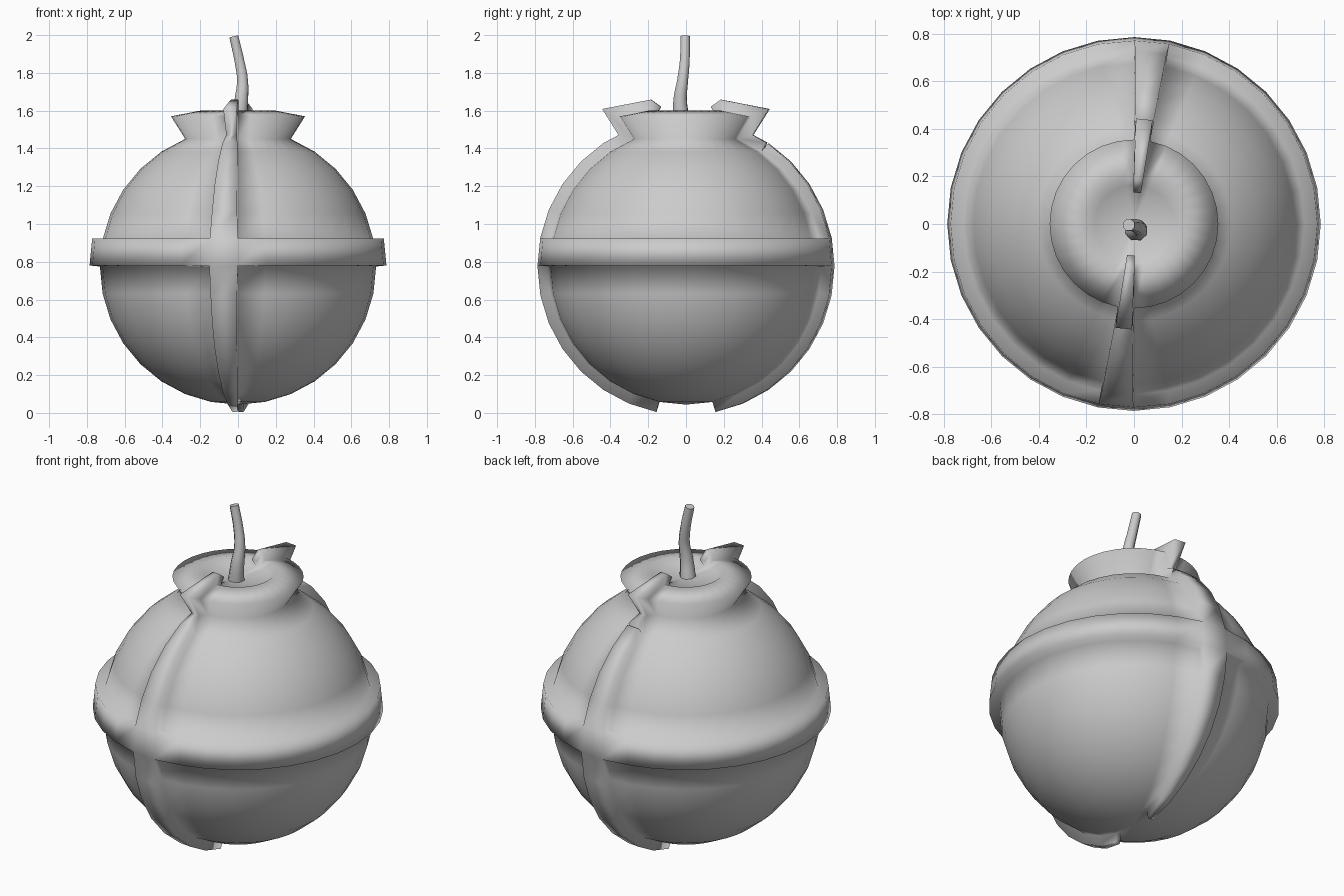
import bpy, bmesh, math
from mathutils import Vector

if "Cube" in bpy.data.objects:
    bpy.data.objects.remove(bpy.data.objects["Cube"])

SEG, R, CZ, THICK = 32, 0.731, 0.775, 0.055
STEP = math.tau / SEG

# lathe profile: sphere rings, then flared collar and shallow dish
profile = []
for k in range(1, 15):
    a = -math.pi / 2 + k * STEP
    profile.append((R * math.cos(a), CZ + R * math.sin(a)))
profile += [(0.355, 1.57), (0.2, 1.6), (0.165, 1.575)]

bm = bmesh.new()
rings = [[bm.verts.new((r * math.cos(i * STEP), r * math.sin(i * STEP), z))
          for i in range(SEG)] for r, z in profile]
bottom = bm.verts.new((0, 0, CZ - R))
top = bm.verts.new((0, 0, 1.56))
grid = {}
for i in range(SEG):
    j = (i + 1) % SEG
    bm.faces.new((bottom, rings[0][j], rings[0][i]))
    bm.faces.new((top, rings[-1][i], rings[-1][j]))
    for row in range(len(rings) - 1):
        a, b = rings[row], rings[row + 1]
        grid[row, i] = bm.faces.new((a[i], a[j], b[j], b[i]))
bm.normal_update()


def raise_faces(faces):
    """Extrude a patch outward with even thickness."""
    geom = bmesh.ops.extrude_face_region(bm, geom=faces)["geom"]
    bmesh.ops.delete(bm, geom=[f for f in faces if f.is_valid], context="FACES")
    caps = [g for g in geom if isinstance(g, bmesh.types.BMFace)]
    normals = {}
    for f in caps:
        f.normal_update()
        for v in f.verts:
            normals.setdefault(v, []).append(f.normal.copy())
    for v, ns in normals.items():
        n = sum(ns, Vector()).normalized()
        v.co += n * THICK / max(0.5, sum(n.dot(m) for m in ns) / len(ns))


# raised belt plus front and back straps; the back strap's top piece is separate
FRONT, BACK, BELT, SPLIT = 23, 7, 7, 12
last = len(rings) - 1
keys = {(BELT, i) for i in range(SEG)}
keys |= {(r, FRONT) for r in range(last)} | {(r, BACK) for r in range(SPLIT)}
raise_faces([grid[k] for k in sorted(keys)])
raise_faces([grid[r, BACK] for r in range(SPLIT, last)])

bmesh.ops.recalc_face_normals(bm, faces=bm.faces[:])
for f in bm.faces:
    f.smooth = True
mesh = bpy.data.meshes.new("round_body")
bm.to_mesh(mesh)
bm.free()
bpy.context.collection.objects.link(bpy.data.objects.new("round_body", mesh))

# bent, tapering fuse
curve = bpy.data.curves.new("fuse", "CURVE")
curve.dimensions = "3D"
curve.bevel_depth = 1.0
curve.bevel_resolution = 2
curve.resolution_u = 4
curve.use_fill_caps = True
path = [(0.005, -0.025, 1.55, 0.046), (0.018, -0.031, 1.66, 0.038),
        (0.024, -0.018, 1.76, 0.031), (0.008, -0.007, 1.86, 0.028),
        (-0.022, -0.004, 1.993, 0.026)]
sp = curve.splines.new("BEZIER")
sp.bezier_points.add(len(path) - 1)
for p, (x, y, z, r) in zip(sp.bezier_points, path):
    p.co = (x, y, z)
    p.radius = r
    p.handle_left_type = p.handle_right_type = "AUTO"
sp.use_smooth = True
fuse = bpy.data.objects.new("fuse", curve)
bpy.context.collection.objects.link(fuse)
